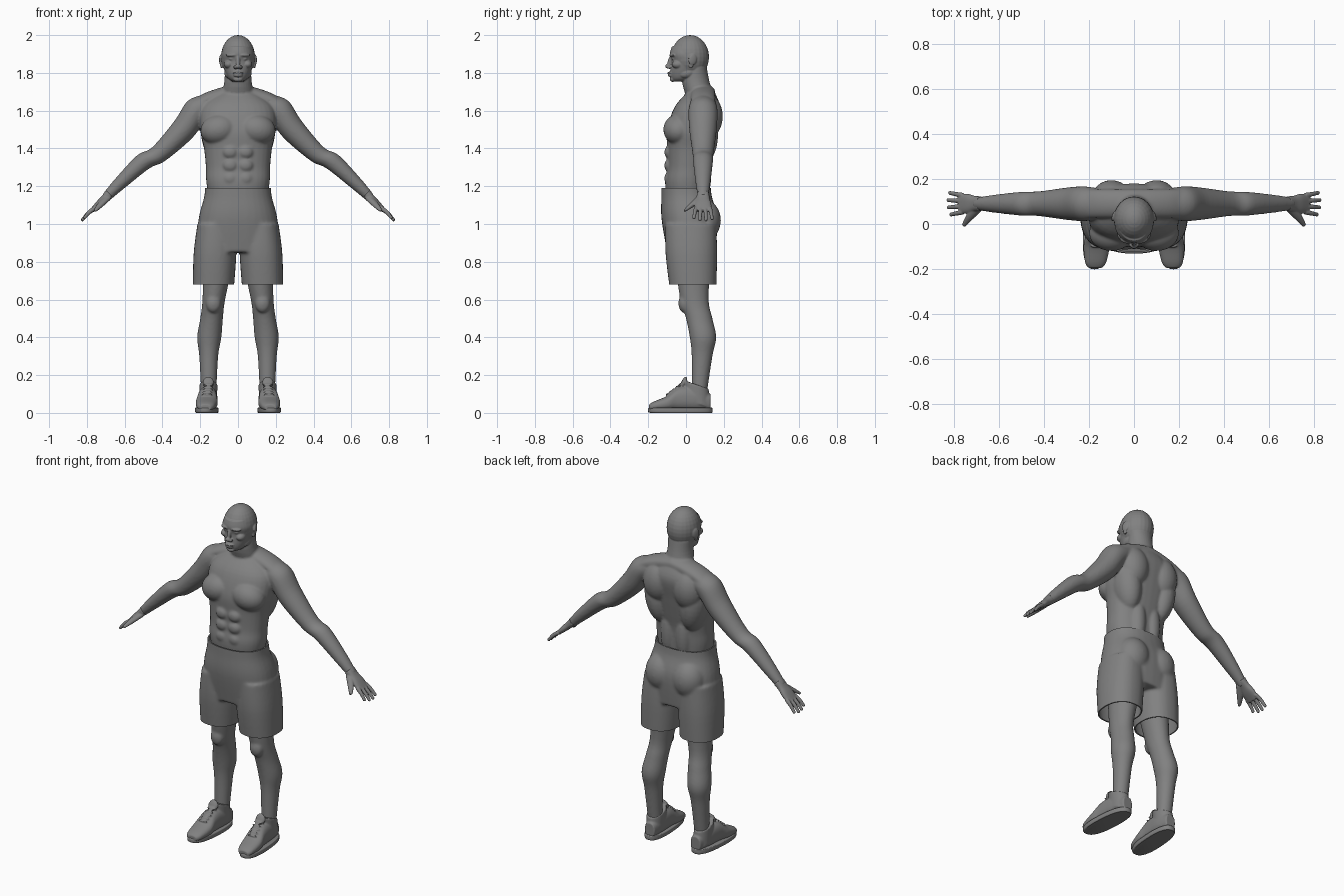
import bpy
import bmesh
from math import sin, cos, pi, copysign
from mathutils import Vector, Matrix, Euler

if "Cube" in bpy.data.objects:
    bpy.data.objects.remove(bpy.data.objects["Cube"])

X, Y, Z = Vector((1, 0, 0)), Vector((0, 1, 0)), Vector((0, 0, 1))
ARM_DIR = Vector((.72, 0, -.69))
ARM_UP = Vector((.69, 0, .72))
WRIST = Vector((.68, .09, 1.16))

grey = bpy.data.materials.new("clay grey")
grey.use_nodes = True
grey.diffuse_color = (.22, .22, .22, 1)
grey.node_tree.nodes["Principled BSDF"].inputs["Base Color"].default_value = grey.diffuse_color


def spline(rows, steps=5):
    """Smooth a list of section rows with a Catmull-Rom curve."""
    rows = [Vector(row) for row in rows]
    padded = [rows[0]] + rows + [rows[-1]]
    result = []
    for before, start, end, after in zip(padded, padded[1:], padded[2:], padded[3:]):
        leave, arrive = (end - before) / 2, (after - start) / 2
        for step in range(steps):
            t = step / steps
            ease = t * t * (3 - 2 * t)
            result.append(start.lerp(end, ease)
                          + leave * (t * (1 - t) ** 2) - arrive * (t * t * (1 - t)))
    return result + [rows[-1]]


def tube(bm, rows, u, v, power=2, sides=32):
    """Closed loft; each row is the centre and the radii along u and v."""
    def squash(value):
        return copysign(abs(value) ** (2 / power), value)
    rings = []
    for row in spline(rows):
        centre = Vector(row[:3])
        ring = []
        for i in range(sides):
            angle = 2 * pi * i / sides
            offset = u * (row[3] * squash(cos(angle))) + v * (row[4] * squash(sin(angle)))
            ring.append(bm.verts.new(centre + offset))
        rings.append(ring)
    for low, high in zip(rings, rings[1:]):
        for i in range(sides):
            j = (i + 1) % sides
            bm.faces.new((low[i], low[j], high[j], high[i]))
    bm.faces.new(rings[0])
    bm.faces.new(rings[-1])


def column(bm, rows, power=2, v=Y, middle=lambda z: 0):
    """Upright loft; each row is height, half width, front and back."""
    tube(bm, [(middle(z), (front + back) / 2, z, half, (back - front) / 2)
              for z, half, front, back in rows], X, v, power)


def blob(bm, place, radii, turn=(0, 0, 0)):
    matrix = Matrix.LocRotScale(Vector(place), Euler(turn), Vector(radii))
    bmesh.ops.create_uvsphere(bm, u_segments=24, v_segments=16, radius=1, matrix=matrix)


def mirror(bm):
    geom = bm.verts[:] + bm.edges[:] + bm.faces[:]
    for item in bmesh.ops.duplicate(bm, geom=geom)["geom"]:
        if isinstance(item, bmesh.types.BMVert):
            item.co.x = -item.co.x


def make_object(bm, name):
    bmesh.ops.recalc_face_normals(bm, faces=bm.faces)
    mesh = bpy.data.meshes.new(name)
    bm.to_mesh(mesh)
    bm.free()
    ob = bpy.data.objects.new(name, mesh)
    bpy.context.collection.objects.link(ob)
    return ob


def bake(ob):
    """Apply all modifiers."""
    graph = bpy.context.evaluated_depsgraph_get()
    mesh = bpy.data.meshes.new_from_object(ob.evaluated_get(graph))
    ob.modifiers.clear()
    ob.data = mesh


def fuse(bm, name, voxel, rounds):
    """Melt overlapping forms into one smooth skin."""
    ob = make_object(bm, name)
    remesh = ob.modifiers.new("melt", "REMESH")
    remesh.mode = "VOXEL"
    remesh.voxel_size = voxel
    soften = ob.modifiers.new("soften", "SMOOTH")
    soften.iterations = rounds
    bake(ob)
    return ob


def finish(ob, angle=pi):
    ob.data.materials.clear()
    ob.data.materials.append(grey)
    bpy.ops.object.select_all(action="DESELECT")
    ob.select_set(True)
    bpy.context.view_layer.objects.active = ob
    bpy.ops.object.shade_smooth_by_angle(angle=angle)


def neck(bm):
    column(bm, [(1.83, .07, 0, .11), (1.75, .073, -.02, .125), (1.62, .1, .02, .16)])


# Body: arms, legs and paired muscles first, then the trunk
bm = bmesh.new()
arm = [(.15, 1.64, .06), (.22, 1.6, .07), (.29, 1.5, .066), (.42, 1.37, .05),
       (.5, 1.33, .048), (.62, 1.22, .036), (.7, 1.14, .025)]
tube(bm, [(x, WRIST.y, z, r * 1.1, r) for x, z, r in arm], Y, ARM_UP)
column(bm, [(.8, .08, -.06, .13), (.6, .06, -.03, .12), (.5, .06, 0, .14),
            (.4, .064, .02, .16), (.3, .05, .03, .14), (.1, .04, .03, .11)],
       middle=lambda z: min(.155, .2 - .12 * z))
blob(bm, (.13, -.01, .58), (.04, .03, .05))                  # kneecap
blob(bm, (.1, -.04, 1.5), (.1, .08, .08), (0, .2, 0))        # chest
blob(bm, (.1, .11, 1.57), (.09, .085, .12))                  # shoulder blade
blob(bm, (.12, .08, 1.47), (.075, .09, .16), (0, .15, 0))    # side back muscle
blob(bm, (.05, .08, 1.27), (.05, .055, .16))                 # lower back
for i in range(3):
    blob(bm, (.04, -.085, 1.24 + .07 * i), (.042, .03, .037))    # stomach
slope = [(0, 1.7), (.08, 1.685), (.16, 1.66), (.22, 1.63)]
tube(bm, [(x, .09, z, .065, .04) for x, z in slope], Y, Z)
mirror(bm)
column(bm, [(1, .12, -.08, .1), (1.2, .165, -.11, .115), (1.3, .17, -.1, .12),
            (1.4, .18, -.1, .14), (1.5, .2, -.1, .16), (1.62, .19, -.06, .18),
            (1.7, .09, .01, .15)], power=2.3)
neck(bm)
finish(fuse(bm, "body", voxel=.0065, rounds=8))

# Hands: palm, four fanned fingers and a thumb
bm = bmesh.new()
palm = [(0, .033, .026), (.04, .035, .02), (.08, .044, .018), (.13, .044, .012)]
tube(bm, [(*(WRIST + ARM_DIR * along), half, thick) for along, half, thick in palm],
     Y, ARM_UP, power=2.4)
for i in range(4):
    base = WRIST + ARM_DIR * .11 + Y * (.025 * (i - 1.5))
    length = .09 - .006 * (i - 1.7) ** 2
    tip = base + ARM_DIR * length + Y * (.007 * (i - 1.5))
    knuckle = base.lerp(tip, .5) + ARM_UP * .004
    tube(bm, [(*base, .011, .012), (*knuckle, .01, .011), (*tip, .009, .008)], Y, ARM_UP)
    blob(bm, tip, (.009, .009, .009))
tube(bm, [(.69, .075, 1.14, .02, .018), (.73, .03, 1.1, .016, .015), (.757, -.008, 1.07, .008, .008)],
     Vector((.6, .75, -.2)), ARM_UP)
mirror(bm)
finish(fuse(bm, "hands", voxel=.0035, rounds=4))

# Head: paired features, then skull, face, nose and mouth
bm = bmesh.new()
blob(bm, (.036, -.072, 1.894), (.03, .014, .009), (0, 0, .3))   # brow
blob(bm, (.033, -.065, 1.874), (.015, .011, .008))              # eye
blob(bm, (.05, -.043, 1.845), (.025, .032, .022))               # cheekbone
blob(bm, (.014, -.09, 1.83), (.01, .012, .009))                 # nostril
blob(bm, (.05, .01, 1.8), (.022, .045, .026), (.3, 0, 0))       # jaw
blob(bm, (.09, .035, 1.87), (.008, .023, .03), (-.2, 0, .3))    # ear
blob(bm, (.087, .026, 1.84), (.007, .012, .016))                # earlobe
mirror(bm)
blob(bm, (0, .022, 1.885), (.09, .1, .115))                     # skull
column(bm, [(1.755, .03, -.07, .03), (1.77, .05, -.08, .05), (1.8, .066, -.084, .08),
            (1.86, .083, -.078, .1), (1.9, .086, -.086, .1), (1.94, .07, -.075, .08)])
blob(bm, (0, -.085, 1.86), (.011, .012, .035), (-.25, 0, 0))    # nose bridge
blob(bm, (0, -.096, 1.835), (.016, .014, .012))                 # nose tip
blob(bm, (0, -.084, 1.8), (.029, .015, .007))                   # upper lip
blob(bm, (0, -.083, 1.787), (.025, .014, .008))                 # lower lip
blob(bm, (0, -.07, 1.766), (.025, .016, .014))                  # chin
neck(bm)
finish(fuse(bm, "head", voxel=.0035, rounds=4))

# Shorts: melted solid, trimmed at waist and hems, then given cloth thickness
bm = bmesh.new()
column(bm, [(1, .1, -.11, .16), (.84, .113, -.108, .165), (.64, .108, -.084, .16)],
       power=2.3, middle=lambda z: .16 - .045 * z)
blob(bm, (.09, .095, 1.02), (.095, .09, .11))
mirror(bm)
column(bm, [(1.24, .174, -.13, .13), (1.15, .178, -.13, .136),
            (1.03, .208, -.13, .167), (.85, .22, -.1, .155)], power=2.3)
shorts = fuse(bm, "shorts", voxel=.008, rounds=8)
bm = bmesh.new()
bm.from_mesh(shorts.data)
for height, outward in ((1.19, Z), (.68, -Z)):
    bmesh.ops.bisect_plane(bm, geom=bm.verts[:] + bm.edges[:] + bm.faces[:],
                           plane_co=Z * height, plane_no=outward, clear_outer=True)
bm.to_mesh(shorts.data)
bm.free()
cloth = shorts.modifiers.new("cloth", "SOLIDIFY")
cloth.thickness = .007
cloth.offset = -1
bake(shorts)
finish(shorts, angle=.9)

# Shoes: upper lofted heel to toe, ankle collar, tongue and laces
bm = bmesh.new()
bottom = .012
upper = [(-.195, .03, .045), (-.17, .047, .06), (-.1, .058, .09), (-.05, .052, .13),
         (0, .05, .14), (.06, .047, .13), (.13, .032, .1)]
tube(bm, [(.16 - .06 * y, y, (top + bottom) / 2, half, (top - bottom) / 2)
          for y, half, top in upper], X, Z, power=2.4)
column(bm, [(.05, .046, -.01, .13), (.15, .048, -.01, .12)],
       v=Vector((0, 1, -.35)), middle=lambda z: .157)
blob(bm, (.157, -.012, .16), (.03, .013, .034), (-.4, 0, 0))
for i in range(5):
    blob(bm, (.164 - .002 * i, -.1 + .017 * i, .098 + .013 * i), (.03, .007, .006), (.8, 0, 0))
mirror(bm)
finish(fuse(bm, "shoes", voxel=.005, rounds=3))

# Soles
bm = bmesh.new()
column(bm, [(0, .056, -.19, .136), (.006, .06, -.2, .14), (.024, .06, -.2, .14), (.028, .056, -.19, .136)],
       power=2.5, v=Vector((-.06, 1, 0)), middle=lambda z: .165)
mirror(bm)
finish(make_object(bm, "soles"), angle=.6)
